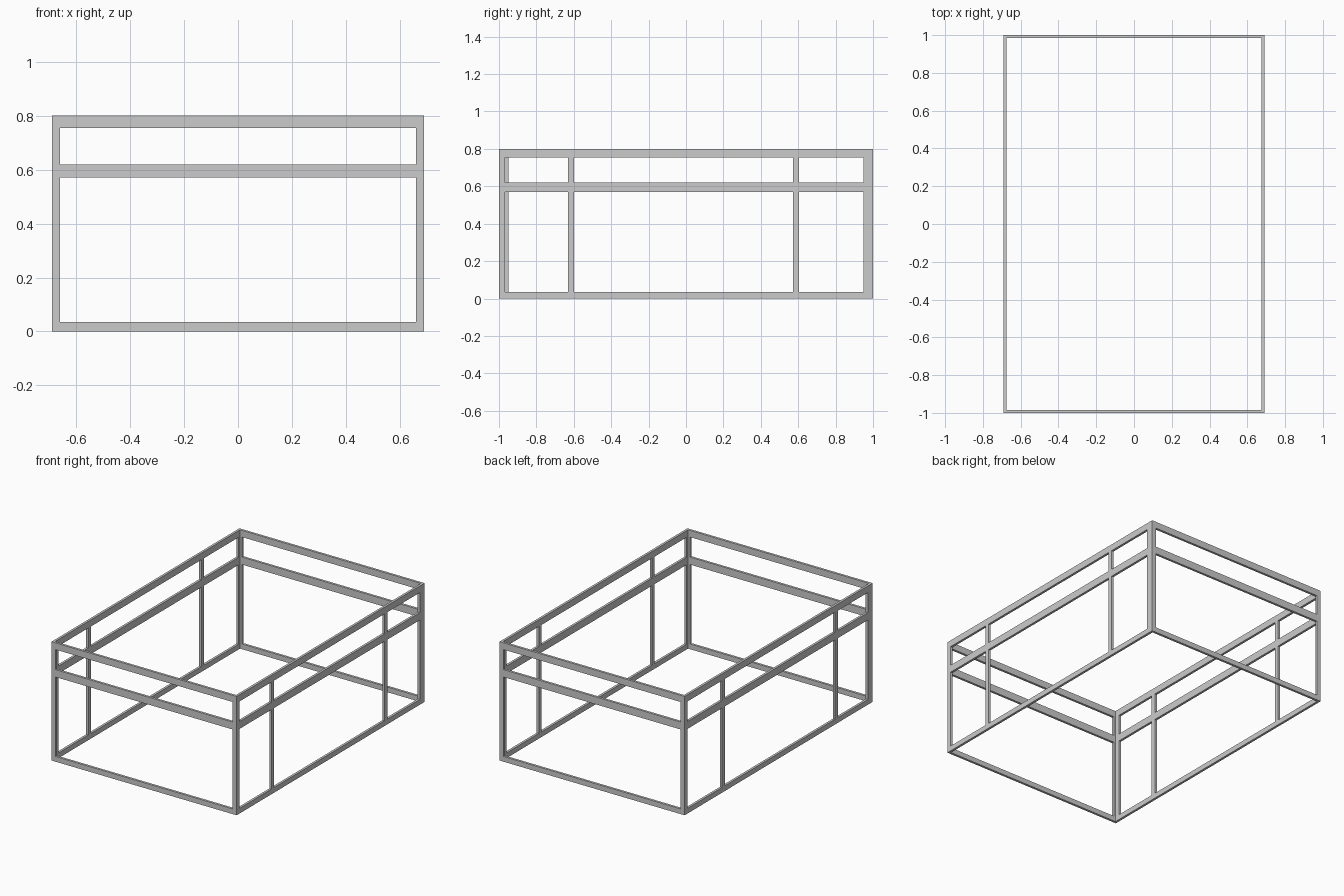
import bpy, bmesh
from mathutils import Matrix, Vector

if "Cube" in bpy.data.objects:
    bpy.data.objects.remove(bpy.data.objects["Cube"])

HX, HY, T = 0.69, 1.0, 0.016            # half width, half length, bar thickness
RAILS = {"bottom": (0.0, 0.035), "middle": (0.57, 0.62), "top": (0.755, 0.80)}
GAPS = {"lower": (0.035, 0.57), "upper": (0.62, 0.755)}


def box(name, x, y, z):
    """Bar spanning the given (min, max) ranges."""
    lo, hi = (Vector(v) for v in zip(x, y, z))
    mesh = bpy.data.meshes.new(name)
    bm = bmesh.new()
    bmesh.ops.create_cube(bm, size=1.0, matrix=Matrix.Translation((lo + hi) / 2)
                          @ Matrix.Diagonal((*(hi - lo), 1.0)))
    bm.to_mesh(mesh)
    bm.free()
    ob = bpy.data.objects.new(name, mesh)
    bpy.context.collection.objects.link(ob)


def span(s, a, b):
    """Range between a and b on side s of the centre."""
    return tuple(sorted((s * a, s * b)))


for s, side, end in ((1, "right", "back"), (-1, "left", "front")):
    side_x, end_y = span(s, HX - T, HX), span(s, HY - T, HY)

    # Horizontal rails of the long sides and of the ends
    for level, z in RAILS.items():
        box(f"{side}_{level}_rail", side_x, (-HY, HY), z)
        box(f"{end}_{level}_rail", (T - HX, HX - T), end_y, z)

    # Uprights fitted between the rails
    for level, z in GAPS.items():
        box(f"{side}_{level}_wide_corner_upright", side_x, span(s, HY - 0.05, HY), z)
        box(f"{side}_{level}_narrow_corner_upright", side_x, span(-s, HY - 0.032, HY), z)
        box(f"{side}_{level}_front_upright", side_x, (-0.63, -0.60), z)
        box(f"{side}_{level}_back_upright", side_x, (0.573, 0.603), z)
        for e in (-1, 1):
            box(f"{end}_{level}_corner_upright", span(e, HX - 0.03, HX - T), end_y, z)
